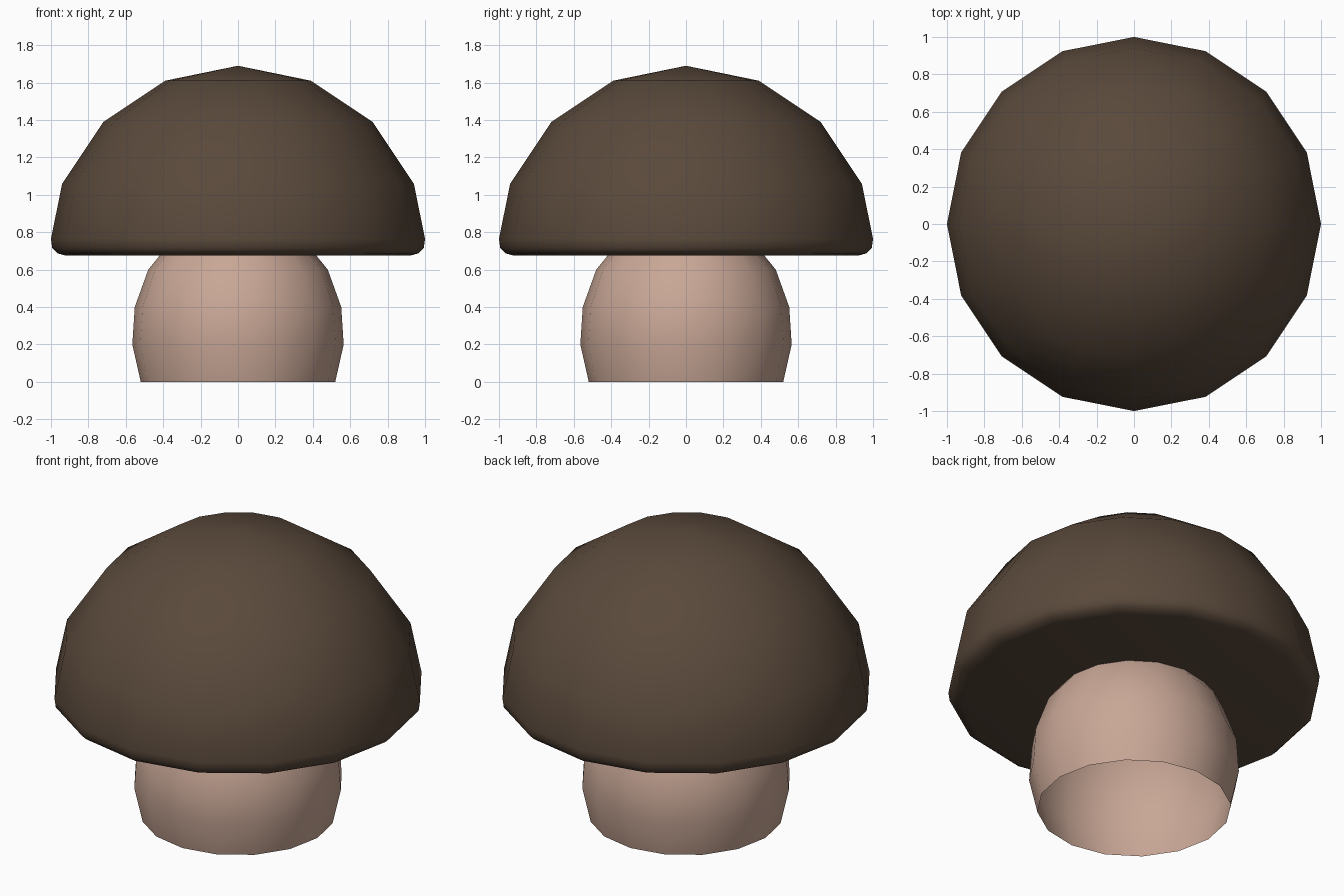
import bpy
import bmesh
from math import radians
from mathutils import Matrix, Vector

SIDES = 16

cube = bpy.data.objects.get("Cube")
if cube:
    bpy.data.objects.remove(cube, do_unlink=True)


def make_material(name, color):
    mat = bpy.data.materials.new(name)
    mat.use_nodes = True
    mat.diffuse_color = color
    mat.node_tree.nodes["Principled BSDF"].inputs["Base Color"].default_value = color
    return mat


def lathe(name, profile, mat):
    """Spin an (radius, height) profile, listed bottom to top, around z."""
    bm = bmesh.new()
    verts = [bm.verts.new((r, 0, z)) for r, z in profile]
    edges = [bm.edges.new(pair) for pair in zip(verts, verts[1:])]
    bmesh.ops.spin(bm, geom=verts + edges, cent=(0, 0, 0), axis=(0, 0, 1),
                   angle=radians(360), steps=SIDES)
    bmesh.ops.remove_doubles(bm, verts=bm.verts, dist=0.0005)
    bmesh.ops.recalc_face_normals(bm, faces=bm.faces)
    # An open shell needs its outside picked from one wall face
    wall = max(bm.faces, key=lambda f: f.calc_center_median().xy.length)
    if wall.normal.xy.dot(wall.calc_center_median().xy) < 0:
        bmesh.ops.reverse_faces(bm, faces=bm.faces)
    mesh = bpy.data.meshes.new(name)
    bm.to_mesh(mesh)
    bm.free()
    mesh.materials.append(mat)
    obj = bpy.data.objects.new(name, mesh)
    bpy.context.collection.objects.link(obj)
    bpy.ops.object.select_all(action="DESELECT")
    obj.select_set(True)
    bpy.context.view_layer.objects.active = obj
    bpy.ops.object.shade_smooth_by_angle(angle=radians(40))
    return obj


brown = make_material("dark brown", (0.102, 0.067, 0.044, 1))
tan = make_material("pinkish tan", (0.58, 0.385, 0.305, 1))

# Domed cap with a flat underside and a small rounded rim
lathe("cap", [(0, 0.675), (0.92, 0.675), (0.965, 0.687), (0.993, 0.715), (1, 0.765),
              (0.94, 1.06), (0.72, 1.39), (0.39, 1.61), (0, 1.69)], brown)

# Bulging stem, open at the bottom and running up into the cap
lathe("stem", [(0.52, 0), (0.565, 0.2), (0.552, 0.4), (0.48, 0.6), (0.35, 0.76)], tan)
